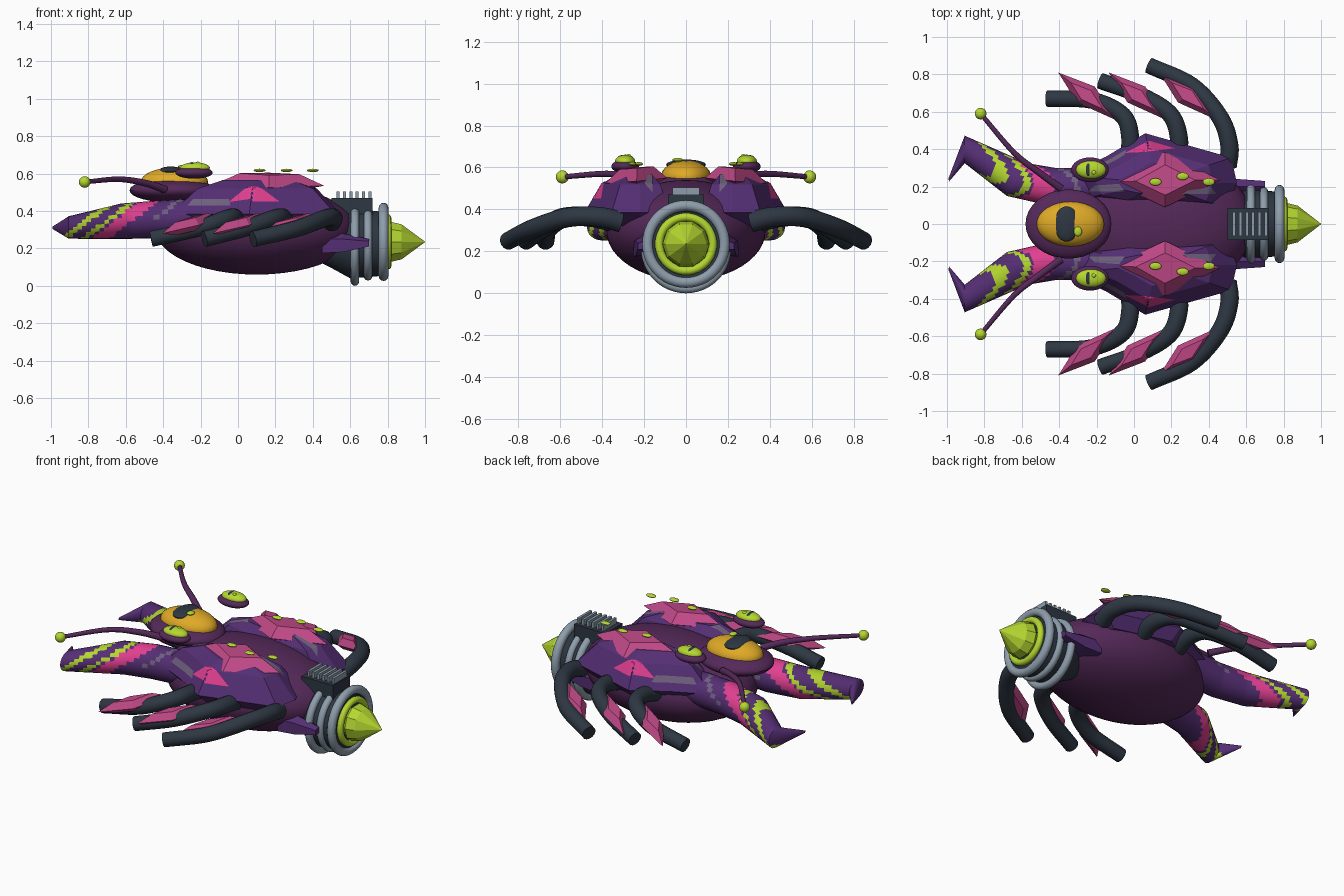
import bpy, bmesh, math
from mathutils import Vector, Matrix
from mathutils.bvhtree import BVHTree

cube = bpy.data.objects.get("Cube")
if cube:
    bpy.data.objects.remove(cube, do_unlink=True)


def material(name, rgb):
    m = bpy.data.materials.new(name)
    m.use_nodes = True
    m.diffuse_color = (*rgb, 1)
    m.node_tree.nodes["Principled BSDF"].inputs["Base Color"].default_value = (*rgb, 1)
    return m


PURPLE = material("purple", (.09, .028, .175))
PLUM = material("dark_plum", (.09, .022, .10))
PINK = material("plate_pink", (.52, .065, .24))
HOT = material("paint_pink", (.75, .05, .28))
LIME = material("lime", (.46, .68, .03))
GOLD = material("gold", (.74, .40, .02))
SLATE = material("slate", (.027, .038, .055))
STEEL = material("steel", (.27, .34, .41))
SMOKE = material("paint_grey", (.16, .12, .21))
smooth_objects = []


def finish(name, bm, mats, smooth=False, recalc=True):
    if recalc:
        bmesh.ops.recalc_face_normals(bm, faces=bm.faces)
    me = bpy.data.meshes.new(name)
    bm.to_mesh(me)
    bm.free()
    for m in mats if isinstance(mats, list) else [mats]:
        me.materials.append(m)
    ob = bpy.data.objects.new(name, me)
    bpy.context.collection.objects.link(ob)
    if smooth:
        smooth_objects.append(ob)
    return ob


def ellipsoid(name, centre, radii, mat, n=32):
    bm = bmesh.new()
    bmesh.ops.create_uvsphere(bm, u_segments=n, v_segments=n // 2, radius=1)
    bmesh.ops.transform(bm, verts=bm.verts, matrix=Matrix.Translation(centre) @ Matrix.Diagonal((*radii, 1)))
    return finish(name, bm, mat, True)


def box(name, centre, size, mat):
    bm = bmesh.new()
    bmesh.ops.create_cube(bm, size=1, matrix=Matrix.Translation(centre) @ Matrix.Diagonal((*size, 1)))
    return finish(name, bm, mat)


def loft(rings):
    """Skin closed rings of equal length and cap both ends."""
    bm = bmesh.new()
    vs = [[bm.verts.new(p) for p in r] for r in rings]
    n = len(vs[0])
    for a, b in zip(vs, vs[1:]):
        for i in range(n):
            j = (i + 1) % n
            bm.faces.new((a[i], a[j], b[j], b[i]))
    bm.faces.new(vs[0])
    bm.faces.new(vs[-1])
    bmesh.ops.recalc_face_normals(bm, faces=bm.faces)
    return bm


def lathe(name, profile, zc, mat, n=40, smooth=True):
    """Revolve (x, radius) pairs around the engine axis."""
    angles = [2 * math.pi * i / n for i in range(n)]
    rings = [[(x, r * math.cos(a), zc + r * math.sin(a)) for a in angles] for x, r in profile]
    return finish(name, loft(rings), mat, smooth)


def ring(name, x, zc, major, minor, mat):
    bm = bmesh.new()
    grid = [[bm.verts.new((x + minor * math.sin(b), (major + minor * math.cos(b)) * math.cos(a),
                           zc + (major + minor * math.cos(b)) * math.sin(a)))
             for b in (math.tau * j / 12 for j in range(12))]
            for a in (math.tau * i / 48 for i in range(48))]
    for i in range(48):
        for j in range(12):
            bm.faces.new((grid[i][j], grid[i - 1][j], grid[i - 1][j - 1], grid[i][j - 1]))
    return finish(name, bm, mat, True)


def tube(name, pts, r0, r1, mat, steps=6):
    """Round tube through points along a smooth spline."""
    p = [Vector(q) for q in pts]
    p = [2 * p[0] - p[1]] + p + [2 * p[-1] - p[-2]]
    path = []
    for a, b, c, d in zip(p, p[1:], p[2:], p[3:]):
        for k in range(steps):
            t = k / steps
            path.append(b + (c - a) * t / 2 + (a - 2.5 * b + 2 * c - d / 2) * t * t
                        + (1.5 * (b - c) + (d - a) / 2) * t ** 3)
    path.append(p[-2])
    rings = []
    for i, q in enumerate(path):
        tan = (path[min(i + 1, len(path) - 1)] - path[max(i - 1, 0)]).normalized()
        u = tan.cross(Vector((0, 0, 1))).normalized()
        v = u.cross(tan)
        r = r0 + (r1 - r0) * i / (len(path) - 1)
        rings.append([q + r * (math.cos(a) * u + math.sin(a) * v) for a in (math.tau * k / 14 for k in range(14))])
    return finish(name, loft(rings), mat, True)


def decal(name, tree, corners, direction, mat):
    """Thin painted patch projected onto a surface."""
    d = Vector(direction)
    a, b, c, e = (Vector(q) for q in corners)
    bm = bmesh.new()
    grid = []
    for i in range(17):
        row = []
        for j in range(7):
            u, v = i / 16, j / 6
            hit, nor, _, _ = tree.ray_cast(a.lerp(b, u).lerp(e.lerp(c, u), v) - d, d)
            row.append(bm.verts.new(hit - d * .004) if hit else None)
        grid.append(row)
    for i in range(16):
        for j in range(6):
            f = [grid[i][j], grid[i + 1][j], grid[i + 1][j + 1], grid[i][j + 1]]
            if all(f):
                face = bm.faces.new(f)
                face.normal_update()
                if face.normal.dot(d) > 0:
                    face.normal_flip()
    finish(name, bm, mat, recalc=False)


def gem(name, rim, top, bottom, mat):
    """Faceted plate: a rim, a shrunken raised top and a shallow underside."""
    c = sum((Vector(q) for q in rim), Vector()) / len(rim)
    up = [c.lerp(Vector(q), .55) + Vector((0, 0, top)) for q in rim]
    down = [c.lerp(Vector(q), .5) - Vector((0, 0, bottom)) for q in rim]
    return finish(name, loft([down, rim, up]), mat)


# Hull and main eye
ellipsoid("hull", (.1, 0, .3), (.54, .38, .24), PLUM, 48)
ellipsoid("main_eye_socket", (-.35, 0, .51), (.23, .185, .065), PLUM)
ellipsoid("main_eye", (-.34, 0, .555), (.18, .12, .078), GOLD)
ellipsoid("main_pupil", (-.36, 0, .613), (.065, .095, .025), SLATE)
ellipsoid("main_eye_glint", (-.30, -.04, .636), (.022, .026, .01), LIME, 16)

# Engine, rings and exhaust spike
lathe("engine_housing", [(.42, .09), (.5, .13), (.6, .185), (.74, .175), (.79, .165)], .225, SLATE)
ring("engine_ring_front", .625, .215, .192, .023, STEEL)
ring("engine_ring_middle", .695, .225, .175, .022, STEEL)
ring("engine_ring_rear", .778, .235, .183, .026, STEEL)
ring("exhaust_ring", .80, .235, .128, .020, LIME)
lathe("exhaust_spike", [(.78, .08), (.82, .112), (.875, .098), (.999, .002)], .235, LIME, 10, False)

# Cooling vent
box("vent_block", (.61, 0, .42), (.22, .17, .10), SLATE)
for i in range(6):
    box("vent_fin", (.535 + i * .034, 0, .475), (.016, .13, .06), STEEL)

OUTLINE = [(-.36, .26), (-.15, .36), (.06, .485), (.52, .355), (.55, .22), (.5, .08), (-.1, .09), (-.3, .13)]
# Horn sections: outer xy, inner xy, centre height, half height
HORN = [((-.2, .30), (-.2, .1), .37, .1), ((-.42, .30), (-.46, .1), .355, .1),
        ((-.57, .325), (-.68, .15), .345, .095), ((-.905, .472), (-.905, .325), .312, .06),
        ((-.999, .225), (-.995, .22), .31, .003)]
LEGS = [[(.50, .31), (.51, .42), (.46, .57), (.31, .74), (.08, .848)],
        [(.23, .34), (.24, .46), (.19, .59), (.03, .69), (-.18, .765)],
        [(-.03, .34), (-.02, .46), (-.06, .58), (-.22, .66), (-.465, .67)]]
LEG_Z = [.34, .365, .36, .305, .25]

for s, side in ((1, "left"), (-1, "right")):
    # Armour shell with painted patches
    rings = [[(.12 + (x - .12) * k, s * (.22 + (y - .22) * k), z) for x, y in OUTLINE]
             for k, z in ((.75, .32), (1, .385), (.7, .52), (.42, .565))]
    bm = loft(rings)
    tree = BVHTree.FromBMesh(bm)
    finish(side + "_armour_shell", bm, PURPLE)
    decal(side + "_shell_pink_patch", tree, [(-.05, s * .38, 1), (.08, s * .445, 1), (.22, s * .405, 1), (.06, s * .385, 1)],
          (0, 0, -1), HOT)
    for x0, x1, y in ((-.24, -.05, .175), (.22, .44, .16)):
        decal(side + "_shell_top_streak", tree, [(x0, s * y, 1), (x1, s * y, 1), (x1 - .03, s * (y + .04), 1),
                                                 (x0 + .03, s * (y + .03), 1)], (0, 0, -1), SMOKE)
    decal(side + "_shell_side_streak", tree, [(-.27, s, .43), (-.04, s, .43), (-.05, s, .465), (-.24, s, .465)],
          (0, -s, 0), SMOKE)

    # Hooked horn with slanted painted bands
    rings = []
    for (o0, i0, z0, h0), (o1, i1, z1, h1) in zip(HORN, HORN[1:]):
        for k in range(14):
            t = k / 14
            o, i = Vector(o0).lerp(Vector(o1), t), Vector(i0).lerp(Vector(i1), t)
            z, h = z0 + (z1 - z0) * t, h0 + (h1 - h0) * t
            c, w = (o + i) / 2, (o - i) / 2
            rings.append([(c.x + w.x * math.cos(a), s * (c.y + w.y * math.cos(a)), z + h * math.sin(a))
                          for a in (math.tau * m / 24 for m in range(24))])
    bm = loft(rings)
    for f in bm.faces:
        c = f.calc_center_median()
        u = c.x - 1.3 * (c.z - .35)
        if abs(c.y) > .46 + .3 * (c.x + .9) + .1:
            continue
        if -.825 < u < -.78 or -.71 < u < -.675:
            f.material_index = 2
        elif -.66 < u < -.56:
            f.material_index = 1
        elif -.47 < u < -.44 and c.z > .36:
            f.material_index = 3
    finish(side + "_horn", bm, [PURPLE, HOT, LIME, SMOKE], True)

    # Raised back plate with studs
    gem(side + "_back_plate", [(-.12, s * .225, .545), (.165, s * .385, .525), (.46, s * .235, .535), (.165, s * .09, .55)],
        .06, .03, PINK)
    for x, y in ((.115, .225), (.26, .255), (.4, .225)):
        ellipsoid(side + "_stud", (x, s * y, .617), (.032, .02, .009), LIME, 16)

    # Side eye
    ellipsoid(side + "_eye_socket", (-.235, s * .29, .605), (.1, .066, .032), PLUM)
    ellipsoid(side + "_eye", (-.23, s * .29, .63), (.08, .048, .03), LIME)
    ellipsoid(side + "_pupil", (-.245, s * .29, .649), (.018, .035, .012), SLATE, 16)
    ellipsoid(side + "_eye_glint", (-.215, s * .275, .656), (.012, .012, .008), LIME, 16)

    # Antenna
    tube(side + "_antenna", [(-.39, s * .19, .515), (-.50, s * .27, .55), (-.64, s * .38, .57), (-.82, s * .59, .555)],
         .021, .012, PLUM)
    ellipsoid(side + "_antenna_tip", (-.82, s * .59, .555), (.031, .031, .031), LIME, 20)

    # Legs and leg plates
    for n, leg in enumerate(LEGS):
        tube(side + "_leg", [(x, s * y, z) for (x, y), z in zip(leg, LEG_Z)], .05, .043, SLATE)
        dx = .29 - .27 * n
        gem(side + "_leg_plate", [(dx - .155, s * .81, .28), (dx + .04, s * .735, .325),
                                  (dx + .155, s * .555, .37), (dx - .055, s * .65, .315)], .04, .03, PINK)

    # Tapered engine fin
    rings = [[(x, s * (.22 + w), .23 - h), (x, s * (.22 + w), .23 + h * .4), (x, s * .2, .23 + h), (x, s * .13, .23 - h)]
             for x, w, h in ((.45, .03, .055), (.56, .02, .05), (.70, .01, .02))]
    finish(side + "_engine_fin", loft(rings), PURPLE)

# Smooth the rounded parts
bpy.ops.object.select_all(action='DESELECT')
for ob in smooth_objects:
    ob.select_set(True)
bpy.context.view_layer.objects.active = smooth_objects[0]
bpy.ops.object.shade_smooth_by_angle(angle=math.radians(35))
